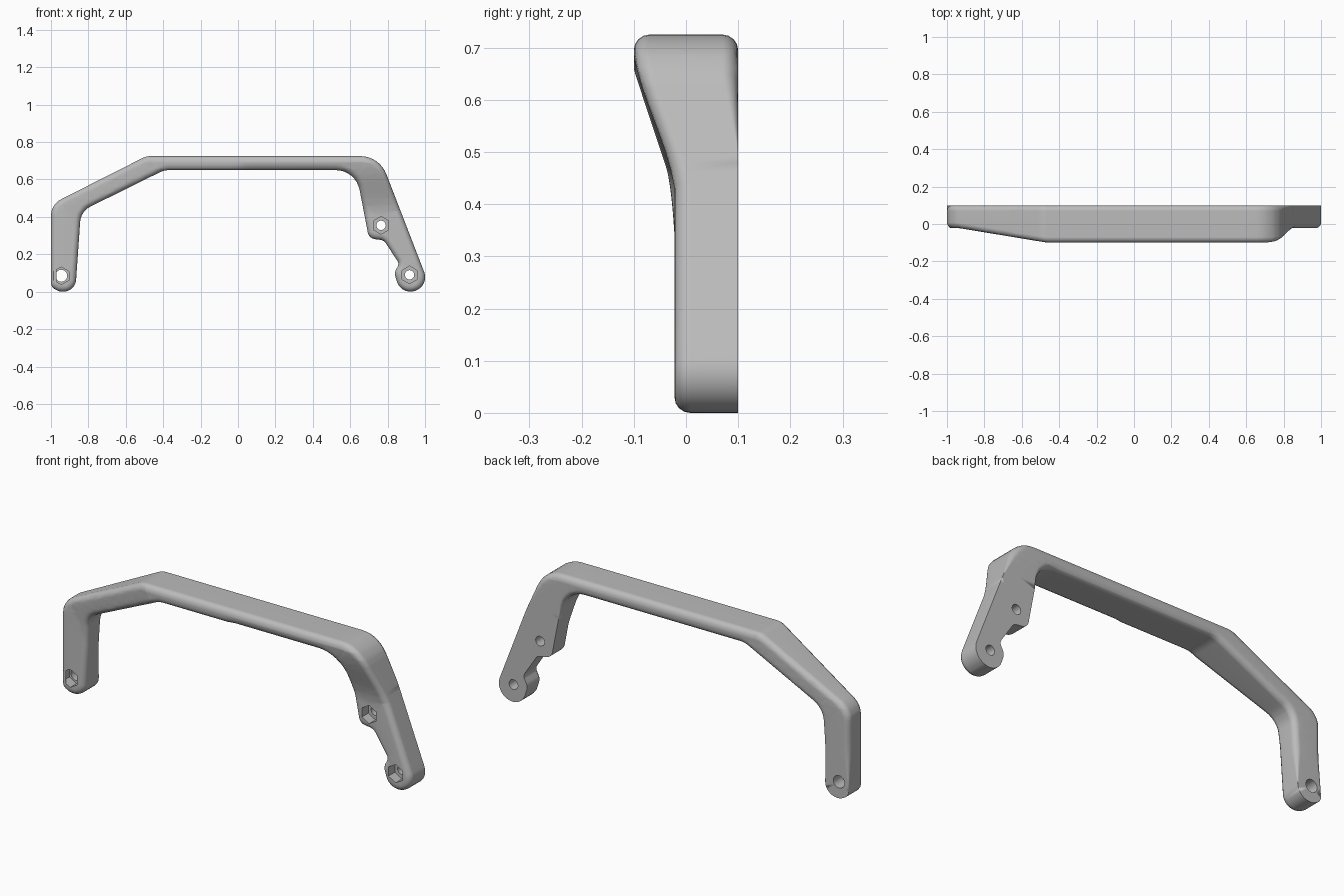
import bpy, bmesh, math
from mathutils import Vector

cube = bpy.data.objects.get("Cube")
if cube:
    bpy.data.objects.remove(cube, do_unlink=True)

BACK, FRONT, LEG_FRONT = 0.1, -0.1, -0.022
POCKET_FLOOR = 0.03
EDGE_R = 0.03
STEPS = 4

grey = bpy.data.materials.new("satin_grey")
grey.use_nodes = True
colour = (0.5, 0.5, 0.5, 1)
grey.diffuse_color = colour
grey.node_tree.nodes["Principled BSDF"].inputs["Base Color"].default_value = colour

# Outline corners (x, z, fillet radius), anticlockwise from the right foot
CORNERS = [
    (-1, 0.025, 0.04), (-0.955, 0.0, 0.06), (-0.87, 0.0, 0.068),
    (-0.84, 0.43, 0.1), (-0.395, 0.65, 0.12), (0.63, 0.65, 0.13),
    (0.70, 0.285, 0.045), (0.78, 0.275, 0.04), (0.862, 0.15, 0.03),
    (0.835, 0.10, 0.05), (0.875, -0.023, 0.075), (1.023, 0.034, 0.076),
    (0.756, 0.725, 0.15), (-0.49, 0.725, 0.1), (-1, 0.467, 0.1),
]
# Bolt holes (x, z, radius)
HOLES = [(-0.945, 0.085, 0.032), (0.765, 0.355, 0.025), (0.917, 0.09, 0.025)]


def clamp(t):
    return max(0.0, min(1.0, t))


def rounded_outline(corners, segs=8, step=0.04):
    """Fillet each corner; return (point, outward normal) pairs."""
    out = []
    n = len(corners)
    for i, (x, z, r) in enumerate(corners):
        p = Vector((x, z))
        a = (p - Vector(corners[i - 1][:2])).normalized()
        b = (Vector(corners[(i + 1) % n][:2]) - p).normalized()
        turn = math.atan2(a.x * b.y - a.y * b.x, a.dot(b))
        sign = 1 if turn > 0 else -1
        start = p - a * r * math.tan(abs(turn) / 2)
        normal = Vector((a.y, -a.x))
        centre = start - normal * r * sign
        for k in range(segs + 1):
            c, s = math.cos(turn * k / segs), math.sin(turn * k / segs)
            nk = Vector((normal.x * c - normal.y * s, normal.x * s + normal.y * c))
            out.append((centre + nk * r * sign, nk))
    # Split the straight runs so the back rounding can fade along them
    dense = []
    for i, (p, nrm) in enumerate(out):
        q, qn = out[(i + 1) % len(out)]
        count = max(1, int((q - p).length / step))
        for k in range(count):
            dense.append((p.lerp(q, k / count), nrm.lerp(qn, k / count).normalized()))
    return dense


def front_y(x, z):
    """Front surface: slim legs that flare out to the full-depth bar."""
    if x < 0:
        t = clamp(((x + 1) * 0.9 + (z - 0.46) * 0.43 - 0.06) / 0.53)
    else:
        t = clamp((z - 0.43) / 0.26)
        t = 0.5 * t + 0.5 * t * t * (3 - 2 * t)
    return LEG_FRONT + (FRONT - LEG_FRONT) * t


def back_radius(x, z):
    """Back edges are rounded on the bar and fade to sharp on the legs."""
    t = clamp((z - 0.05) / 0.2) if x < 0 else clamp((z - 0.5) / 0.15)
    return EDGE_R * t


def bridge(bm, a, b):
    for i in range(len(a)):
        j = (i + 1) % len(a)
        bm.faces.new((a[i], a[j], b[j], b[i]))


def add_tube(bm, x, z, radius, sides, y0, y1):
    """Wall of a hole running along y."""
    angles = [math.tau * (k + 0.5) / sides + math.pi / 2 - math.pi / sides
              for k in range(sides)]
    loops = [[bm.verts.new((x + radius * math.cos(a), y, z + radius * math.sin(a)))
              for a in angles] for y in (y0, y1)]
    bridge(bm, *loops)


def build_handle():
    bm = bmesh.new()
    # Rounded side walls, from the front edge to the back edge
    outline = rounded_outline(CORNERS)
    rings = []
    for back in (False, True):
        for k in range(STEPS + 1):
            ang = math.pi / 2 * (k / STEPS if not back else 1 - k / STEPS)
            ring = []
            for p, nrm in outline:
                r = back_radius(p.x, p.y) if back else EDGE_R
                q = p - nrm * r * (1 - math.sin(ang))
                depth = r * (1 - math.cos(ang))
                y = BACK - depth if back else FRONT + depth
                ring.append(bm.verts.new((q.x, y, q.y)))
            rings.append(ring)
    for a, b in zip(rings, rings[1:]):
        bridge(bm, a, b)
    # Hexagonal nut pockets and bolt holes
    for x, z, r in HOLES:
        add_tube(bm, x, z, 0.047, 6, FRONT, POCKET_FLOOR)
        add_tube(bm, x, z, r, 24, POCKET_FLOOR, BACK)
    bmesh.ops.remove_doubles(bm, verts=bm.verts[:], dist=1e-5)
    # Front face, pocket floors and back face
    for y in (FRONT, POCKET_FLOOR, BACK):
        rim = [e for e in bm.edges if e.is_boundary
               and all(abs(v.co.y - y) < 1e-4 for v in e.verts)]
        bmesh.ops.triangle_fill(bm, use_beauty=True, edges=rim, normal=(0, -1, 0))
    # Crease lines for the flared front
    cuts = [((-1 + s / 0.9, 0, 0.46), (0.9, 0, 0.43)) for s in (0.06, 0.59)]
    cuts += [((0, 0, 0.43 + 0.0325 * k), (0, 0, 1)) for k in range(9)]
    for co, no in cuts:
        bmesh.ops.bisect_plane(bm, geom=bm.verts[:] + bm.edges[:] + bm.faces[:],
                               dist=1e-5, plane_co=co, plane_no=no)
    for v in bm.verts:
        if v.co.y < 0:
            v.co.y += front_y(v.co.x, v.co.z) - FRONT
    bmesh.ops.recalc_face_normals(bm, faces=bm.faces[:])
    mesh = bpy.data.meshes.new("grab_handle")
    bm.to_mesh(mesh)
    bm.free()
    mesh.materials.append(grey)
    obj = bpy.data.objects.new("grab_handle", mesh)
    bpy.context.scene.collection.objects.link(obj)
    return obj


handle = build_handle()
bpy.ops.object.select_all(action='DESELECT')
handle.select_set(True)
bpy.context.view_layer.objects.active = handle
bpy.ops.object.shade_smooth_by_angle(angle=math.radians(30))
weighted = handle.modifiers.new("weighted_normals", 'WEIGHTED_NORMAL')
weighted.keep_sharp = True
